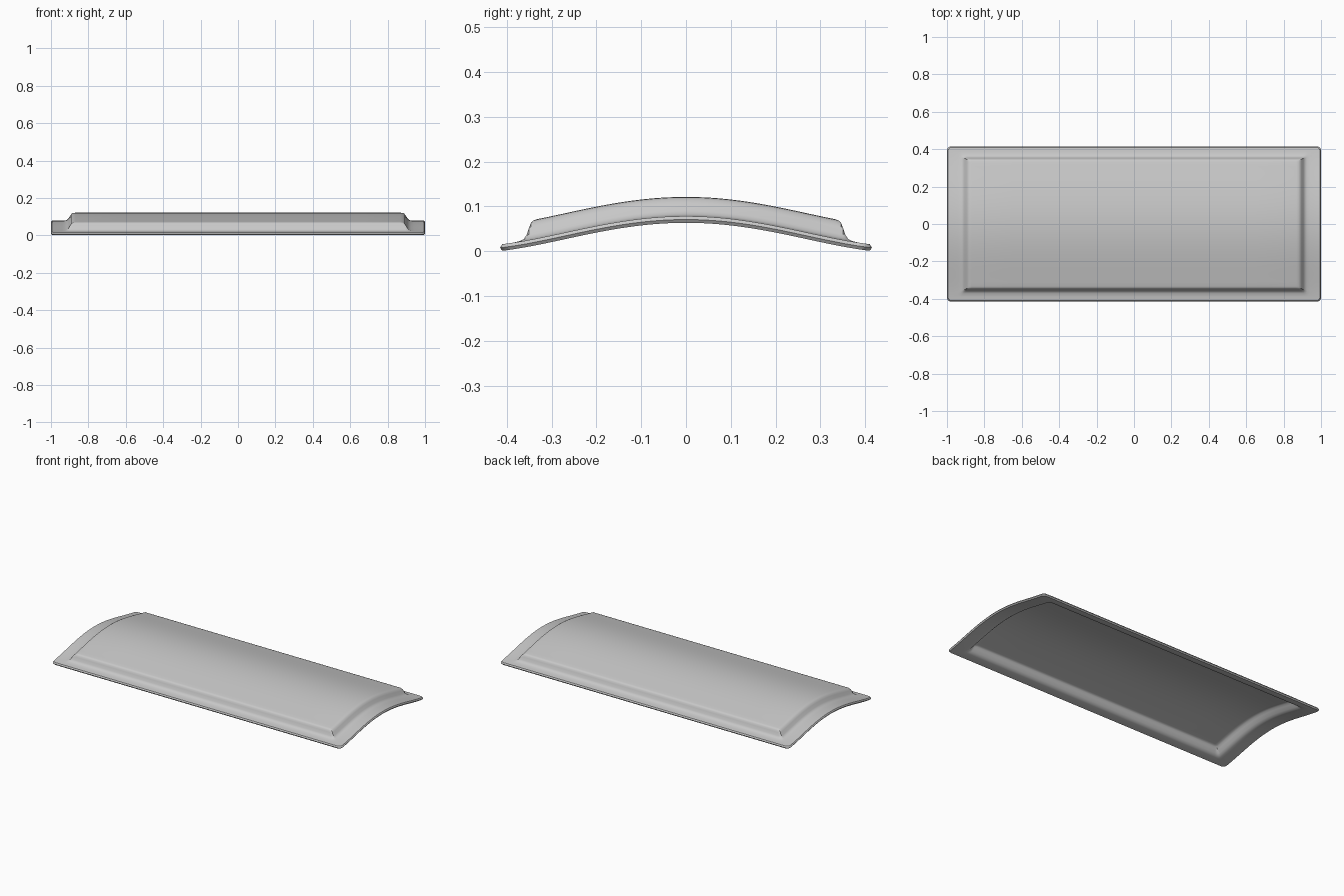
import bpy, math

if "Cube" in bpy.data.objects:
    bpy.data.objects.remove(bpy.data.objects["Cube"])

HX, HY, R = 1.0, 0.415, 0.022        # half sizes and plan corner radius
RISE = 0.043                         # height of the raised field

# raised step, from flange to field: (half x, half y, height fraction)
STEP = [(0.940, 0.385, 0.0), (0.925, 0.371, 0.03), (0.915, 0.362, 0.10),
        (0.907, 0.356, 0.28), (0.897, 0.350, 0.65), (0.889, 0.346, 0.87),
        (0.880, 0.341, 0.97), (0.868, 0.333, 1.0)]


def drop(y):
    """Fall of the arch away from the centre line."""
    return 0.60 * y * y - 1.36 * y ** 4


def axis(half, col, inset, shift, inner):
    """Mirrored grid lines (position, height fraction) along one axis."""
    e = half - inset
    side = [(e, 0), (e - R * 0.2, 0), (e - R * 0.45, 0), (e - R * 0.7, 0), (e - R, 0)]
    side += [(p[col] - shift * min(1, 0.4 + p[2]), p[2]) for p in STEP]
    last = side[-1][0]
    mid = [(last * (1 - 2 * i / inner), 1) for i in range(1, inner)]
    return side + mid + [(-t, s) for t, s in reversed(side)]


def round_corner(x, y, inset):
    """Pull a point of the square corner onto a rounded corner."""
    cx, cy = HX - inset - R, HY - inset - R
    dx, dy = abs(x) - cx, abs(y) - cy
    if dx > 0 and dy > 0:
        k = max(dx, dy) / math.hypot(dx, dy)
        x = math.copysign(cx + dx * k, x)
        y = math.copysign(cy + dy * k, y)
    return x, y


def layer(base, inset, shift):
    xs = axis(HX, 0, inset, shift, 8)
    ys = axis(HY, 1, inset, shift, 28)
    pts = []
    for x, sx in xs:
        for y, sy in ys:
            px, py = round_corner(x, y, inset)
            pts.append((px, py, base - drop(py) + RISE * min(sx, sy)))
    return pts, len(xs), len(ys)


# top skin, underside skin and the rounded rim between them
top, nx, ny = layer(0.078, 0.005, 0.0)
bottom, _, _ = layer(0.0632, 0.005, 0.013)
middle, _, _ = layer(0.0705, 0.0, 0.0)
n = nx * ny
faces = []
for i in range(nx - 1):
    for j in range(ny - 1):
        q = (i * ny + j, i * ny + j + 1, (i + 1) * ny + j + 1, (i + 1) * ny + j)
        faces.append(q)
        faces.append(tuple(n + v for v in reversed(q)))
ring = ([i * ny for i in range(nx)] + [(nx - 1) * ny + j for j in range(1, ny)]
        + [i * ny + ny - 1 for i in range(nx - 2, -1, -1)] + list(range(ny - 2, 0, -1)))
m = len(ring)
verts = top + bottom + [middle[v] for v in ring]
for k in range(m):
    a, b = ring[k], ring[(k + 1) % m]
    ma, mb = 2 * n + k, 2 * n + (k + 1) % m
    faces += [(a, b, mb, ma), (ma, mb, n + b, n + a)]

mesh = bpy.data.meshes.new("curved_panel")
mesh.from_pydata(verts, [], faces)
panel = bpy.data.objects.new("curved_panel", mesh)
bpy.context.collection.objects.link(panel)

grey = bpy.data.materials.new("plain grey")
grey.diffuse_color = (0.58, 0.58, 0.58, 1)
grey.use_nodes = True
grey.node_tree.nodes["Principled BSDF"].inputs["Base Color"].default_value = grey.diffuse_color
mesh.materials.append(grey)

# consistent outward normals, smooth shading
bpy.context.view_layer.objects.active = panel
panel.select_set(True)
bpy.ops.object.mode_set(mode='EDIT')
bpy.ops.mesh.select_all(action='SELECT')
bpy.ops.mesh.normals_make_consistent(inside=False)
bpy.ops.object.mode_set(mode='OBJECT')
bpy.ops.object.shade_smooth_by_angle(angle=math.radians(40))
